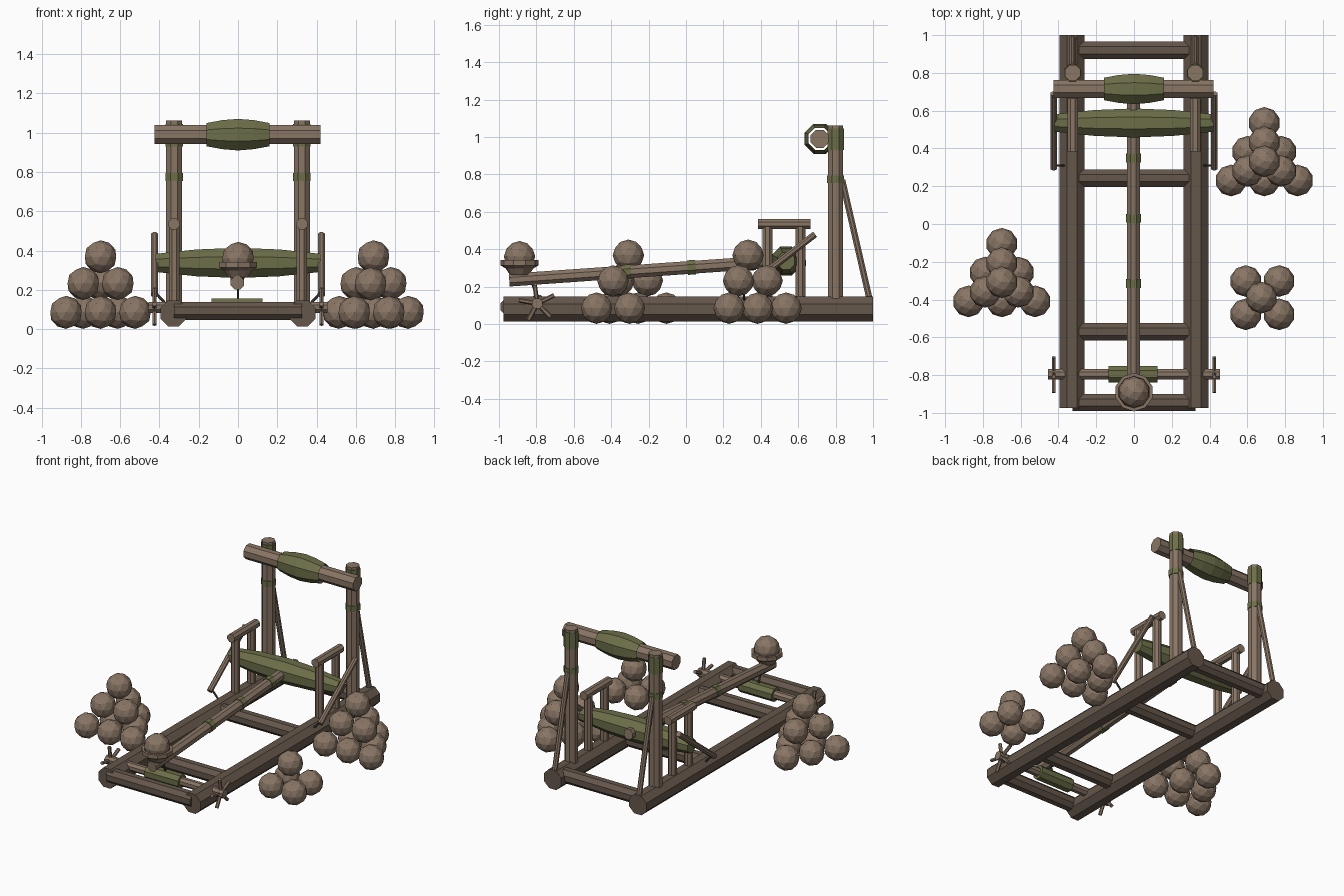
import bpy, bmesh, math
from mathutils import Vector, Matrix

cube = bpy.data.objects.get("Cube")
if cube:
    bpy.data.objects.remove(cube, do_unlink=True)


def material(name, rgb):
    m = bpy.data.materials.new(name)
    m.use_nodes = True
    color = (*rgb, 1.0)
    m.diffuse_color = color
    m.node_tree.nodes["Principled BSDF"].inputs["Base Color"].default_value = color
    return m


LIGHT = material("light wood", (0.25, 0.18, 0.13))
DARK = material("dark wood", (0.13, 0.095, 0.07))
GREEN = material("green cloth", (0.15, 0.155, 0.065))
ROPE = material("dark rope", (0.07, 0.055, 0.045))


def finish(name, bm, mat):
    mesh = bpy.data.meshes.new(name)
    bmesh.ops.recalc_face_normals(bm, faces=bm.faces)
    bm.to_mesh(mesh)
    bm.free()
    mesh.materials.append(mat)
    obj = bpy.data.objects.new(name, mesh)
    bpy.context.collection.objects.link(obj)
    return obj


def lathe(name, a, b, profile, mat, sides=8, caps=True):
    """Flat-sided turned part from a to b; profile is (fraction along, radius)."""
    a, b = Vector(a), Vector(b)
    turn = (b - a).to_track_quat('Z', 'Y')
    bm = bmesh.new()
    rings = []
    for t, r in profile:
        ring = []
        for i in range(sides):
            ang = math.tau * (i + 0.5) / sides
            p = Vector((r * math.cos(ang), r * math.sin(ang), 0))
            ring.append(bm.verts.new(a.lerp(b, t) + turn @ p))
        rings.append(ring)
    for lo, hi in zip(rings, rings[1:]):
        for i in range(sides):
            j = (i + 1) % sides
            bm.faces.new((lo[i], lo[j], hi[j], hi[i]))
    if caps:
        bm.faces.new(rings[0][::-1])
        bm.faces.new(rings[-1])
    return finish(name, bm, mat)


def rod(name, a, b, r, mat=LIGHT, sides=8):
    return lathe(name, a, b, [(0, r), (1, r)], mat, sides)


def ball(name, pos, r=0.084):
    bm = bmesh.new()
    bmesh.ops.create_icosphere(bm, subdivisions=2, radius=r,
                               matrix=Matrix.Translation(pos))
    return finish(name, bm, LIGHT)


# Base frame
for s, side in ((1, "left"), (-1, "right")):
    x = 0.328 * s
    rod(side + "_rail", (x, -0.975, 0.08), (x, 1.0, 0.08), 0.072, DARK)
for n, y in enumerate((-0.945, -0.57, 0.243, 0.92)):
    rod(f"cross_beam_{n}", (-0.325, y, 0.092), (0.325, y, 0.092), 0.05, DARK)

# Uprights, braces and side frames
for s, side in ((1, "left"), (-1, "right")):
    x = 0.325 * s
    rod(side + "_post", (x, 0.8, 0.1), (x, 0.8, 1.062), 0.044)
    rod(side + "_post_band", (x, 0.8, 0.755), (x, 0.8, 0.795), 0.049, GREEN)
    rod(side + "_post_lashing", (x, 0.8, 0.93), (x, 0.8, 1.045), 0.048, GREEN)
    rod(side + "_post_brace", (x, 0.835, 0.77), (x, 0.982, 0.13), 0.018)
    rod(side + "_frame_top", (x, 0.385, 0.535), (x, 0.665, 0.535), 0.03)
    for n, y in enumerate((0.435, 0.612)):
        rod(f"{side}_frame_upright_{n}", (x, y, 0.1), (x, y, 0.53), 0.029)
    # Tension lever tied to the rail
    lx = 0.425 * s
    rod(side + "_lever", (lx, 0.69, 0.48), (lx, 0.295, 0.175), 0.019)
    rod(side + "_lever_rope", (lx, 0.31, 0.19), (0.36 * s, 0.31, 0.12), 0.007, ROPE, 6)

# Padded stop beam
rod("stop_beam", (-0.425, 0.715, 0.99), (0.42, 0.715, 0.99), 0.052)
pad = [(0, 0.064), (0.25, 0.08), (0.5, 0.087), (0.75, 0.08), (1, 0.064)]
lathe("stop_pad", (-0.16, 0.715, 0.99), (0.16, 0.715, 0.99), pad, GREEN, caps=False)

# Torsion bundle
bundle = [(0, 0.05), (0.25, 0.074), (0.5, 0.083), (0.75, 0.074), (1, 0.05)]
lathe("torsion_bundle", (-0.42, 0.535, 0.337), (0.42, 0.535, 0.337), bundle, GREEN)


# Throwing arm with bands
def arm_point(y):
    return Vector((-0.003, y, 0.235 + (y + 0.945) * 0.07))


rod("throwing_arm", arm_point(-0.945), arm_point(0.64), 0.037)
for n, y in enumerate((-0.315, 0.03, 0.35)):
    rod(f"arm_band_{n}", arm_point(y - 0.022), arm_point(y + 0.022), 0.042, GREEN)

# Cup and its shot
cup = [(0, 0.05), (0.45, 0.075), (0.65, 0.102), (1, 0.102), (1, 0.085), (0.5, 0.05)]
lathe("cup", (0, -0.89, 0.262), (0, -0.89, 0.342), cup, LIGHT, 10)
ball("loaded_shot", (0, -0.89, 0.36))

# Winch
AXLE_Y, AXLE_Z = -0.795, 0.11
rod("winch_axle", (-0.455, AXLE_Y, AXLE_Z), (0.455, AXLE_Y, AXLE_Z), 0.03)
rod("winch_drum", (-0.135, AXLE_Y, AXLE_Z), (0.125, AXLE_Y, AXLE_Z), 0.048, GREEN)
rod("winch_rope", (0, AXLE_Y, 0.14), (0, -0.825, 0.23), 0.007, ROPE, 6)
for s, side in ((1, "left"), (-1, "right")):
    x = 0.425 * s
    for n in range(5):
        ang = math.radians(26 + 72 * n)
        tip = (x, AXLE_Y + 0.1 * math.cos(ang), AXLE_Z + 0.1 * math.sin(ang))
        rod(f"{side}_winch_spoke_{n}", (x, AXLE_Y, AXLE_Z), tip, 0.012, LIGHT, 6)


# Shot piles: triangular pyramids and a small square one
def pyramid_pile(name, cx, cy):
    gap = 0.176
    for layer, z in enumerate((0.085, 0.232, 0.368)):
        rows = 3 - layer
        for row in range(rows):
            for k in range(row + 1):
                x = cx + (k - row / 2) * gap
                y = cy + ((rows - 1) * 2 / 3 - row) * gap * 0.866
                ball(f"{name}_{layer}{row}{k}", (x, y, z))


pyramid_pile("right_shot", -0.7, -0.308)
pyramid_pile("left_shot", 0.69, 0.332)
for i in (-1, 1):
    for j in (-1, 1):
        ball(f"small_pile_shot_{i}_{j}", (0.68 + 0.088 * i, -0.39 + 0.088 * j, 0.085))
ball("small_pile_top_shot", (0.675, -0.39, 0.23))
